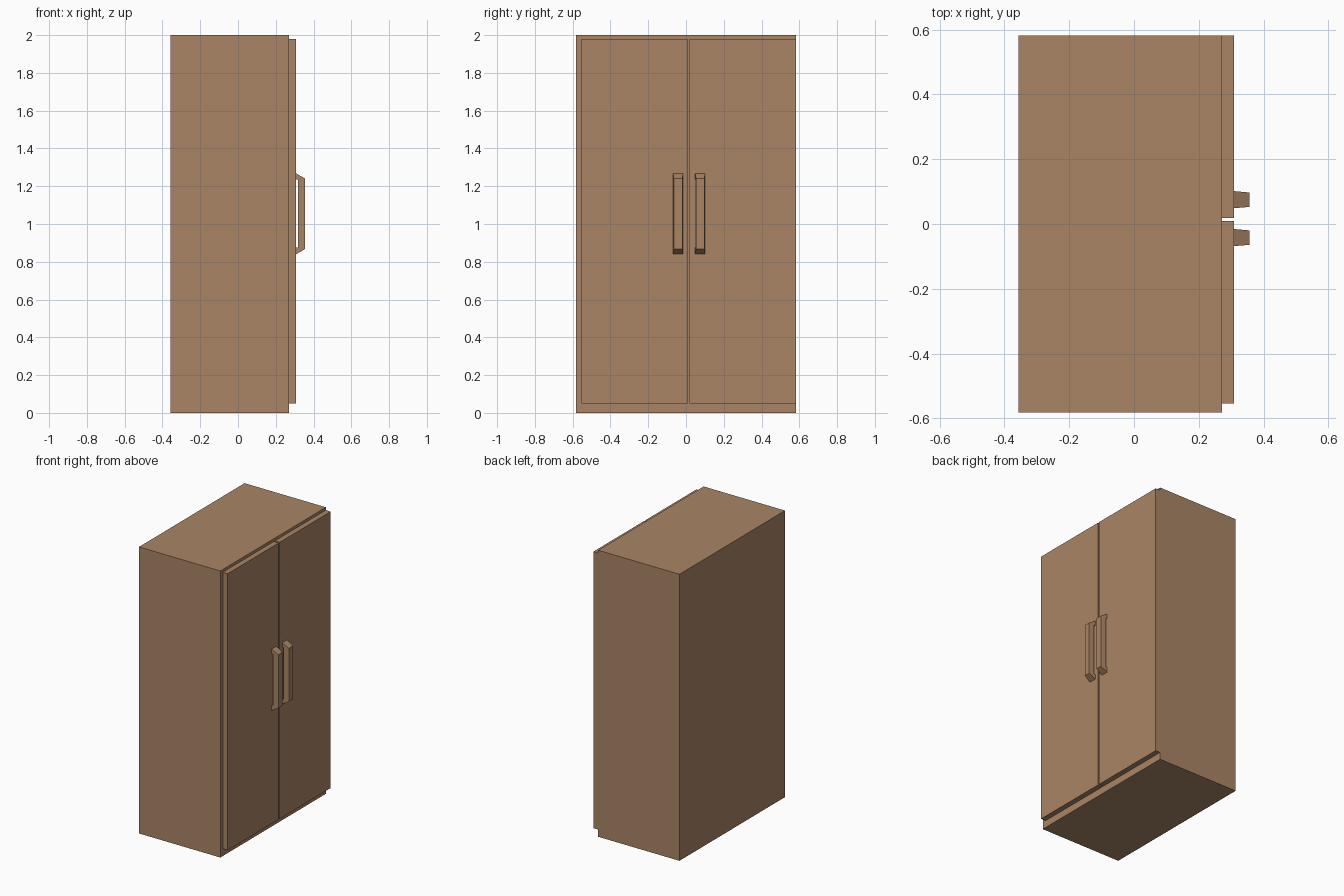
import bpy, bmesh

if "Cube" in bpy.data.objects:
    bpy.data.objects.remove(bpy.data.objects["Cube"])

wood = bpy.data.materials.new("brown_wood")
wood.diffuse_color = (0.40, 0.235, 0.13, 1)
wood.use_nodes = True
wood.node_tree.nodes["Principled BSDF"].inputs["Base Color"].default_value = wood.diffuse_color


def finish(name, bm):
    bmesh.ops.recalc_face_normals(bm, faces=bm.faces)
    mesh = bpy.data.meshes.new(name)
    bm.to_mesh(mesh)
    bm.free()
    mesh.materials.append(wood)
    obj = bpy.data.objects.new(name, mesh)
    bpy.context.collection.objects.link(obj)
    return obj


def box(name, lo, hi):
    bm = bmesh.new()
    bmesh.ops.create_cube(bm, size=1)
    for v in bm.verts:
        v.co = [(a + b) / 2 + c * (b - a) for a, b, c in zip(lo, hi, v.co)]
    return finish(name, bm)


def handle(name, yc):
    # side profile (x, z): sloped ends and a shallow finger gap against the door
    profile = [(0.308, 0.84), (0.356, 0.868), (0.356, 1.24), (0.308, 1.268),
               (0.308, 1.235), (0.318, 1.235), (0.318, 0.875), (0.308, 0.875)]
    bm = bmesh.new()
    sides = []
    for s in (-1, 1):
        # width narrows slightly away from the door
        sides.append([bm.verts.new((x, yc + s * (0.0265 - (x - 0.308) * 0.09), z))
                      for x, z in profile])
    for ring in sides:
        bm.faces.new(ring)
    a, b = sides
    for i in range(len(profile)):
        j = (i + 1) % len(profile)
        bm.faces.new((a[i], a[j], b[j], b[i]))
    return finish(name, bm)


# Cabinet carcass
box("cabinet_body", (-0.357, -0.582, 0), (0.271, 0.582, 2))

# Two doors, set slightly toward +y, each with a handle by the centre gap
for side, y0, y1, yh in (("left", -0.554, 0.009, -0.042), ("right", 0.019, 0.582, 0.075)):
    box(side + "_door", (0.271, y0, 0.05), (0.308, y1, 1.98))
    handle(side + "_handle", yh)
